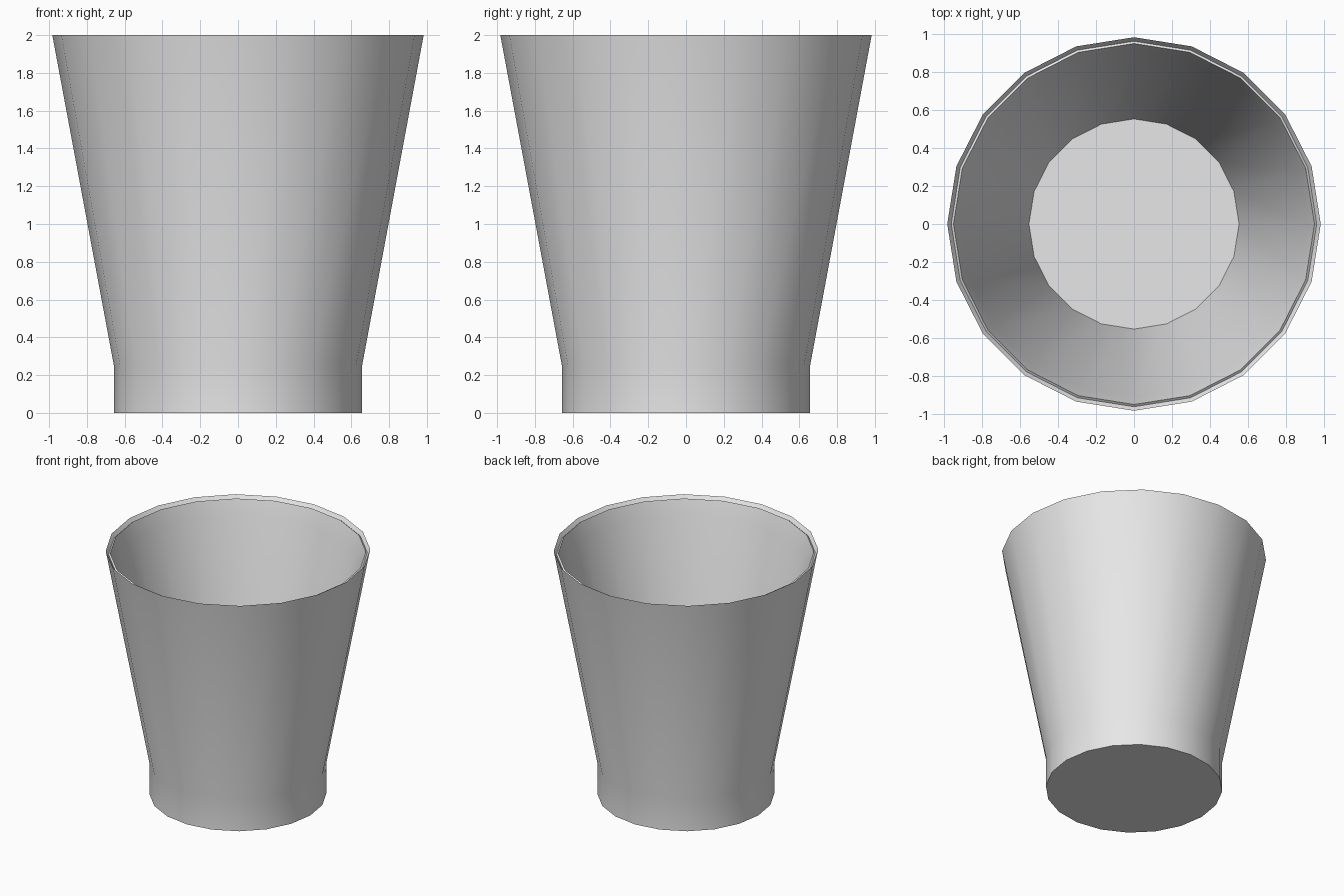
import bpy, bmesh
from math import cos, sin, tau, radians

cube = bpy.data.objects.get("Cube")
if cube:
    bpy.data.objects.remove(cube, do_unlink=True)

SIDES = 20

# Single plain colour
grey = bpy.data.materials.new("light grey")
grey.use_nodes = True
grey.diffuse_color = (0.8, 0.8, 0.8, 1)
grey.node_tree.nodes["Principled BSDF"].inputs["Base Color"].default_value = (0.8, 0.8, 0.8, 1)

# Wall profile as (radius, height): base, foot, outer rim, recessed lip, inner wall, floor
profile = [
    (0.657, 0.0), (0.657, 0.25), (0.983, 2.0),
    (0.962, 1.97), (0.95, 1.98), (0.915, 1.86),
    (0.553, 0.1),
]


def lathe(name, points, material):
    """Turn a profile about z and cap both ends."""
    bm = bmesh.new()
    rings = [[bm.verts.new((r * cos(tau * i / SIDES), r * sin(tau * i / SIDES), z))
              for i in range(SIDES)] for r, z in points]
    for low, high in zip(rings, rings[1:]):
        for i in range(SIDES):
            j = (i + 1) % SIDES
            bm.faces.new((low[i], low[j], high[j], high[i]))
    bm.faces.new(reversed(rings[0]))
    bm.faces.new(rings[-1])
    bmesh.ops.recalc_face_normals(bm, faces=bm.faces)
    mesh = bpy.data.meshes.new(name)
    bm.to_mesh(mesh)
    bm.free()
    mesh.materials.append(material)
    obj = bpy.data.objects.new(name, mesh)
    bpy.context.collection.objects.link(obj)
    return obj


# Tapered open pot with a straight foot
pot = lathe("pot", profile, grey)
bpy.ops.object.select_all(action="DESELECT")
pot.select_set(True)
bpy.context.view_layer.objects.active = pot
bpy.ops.object.shade_smooth_by_angle(angle=radians(60))
